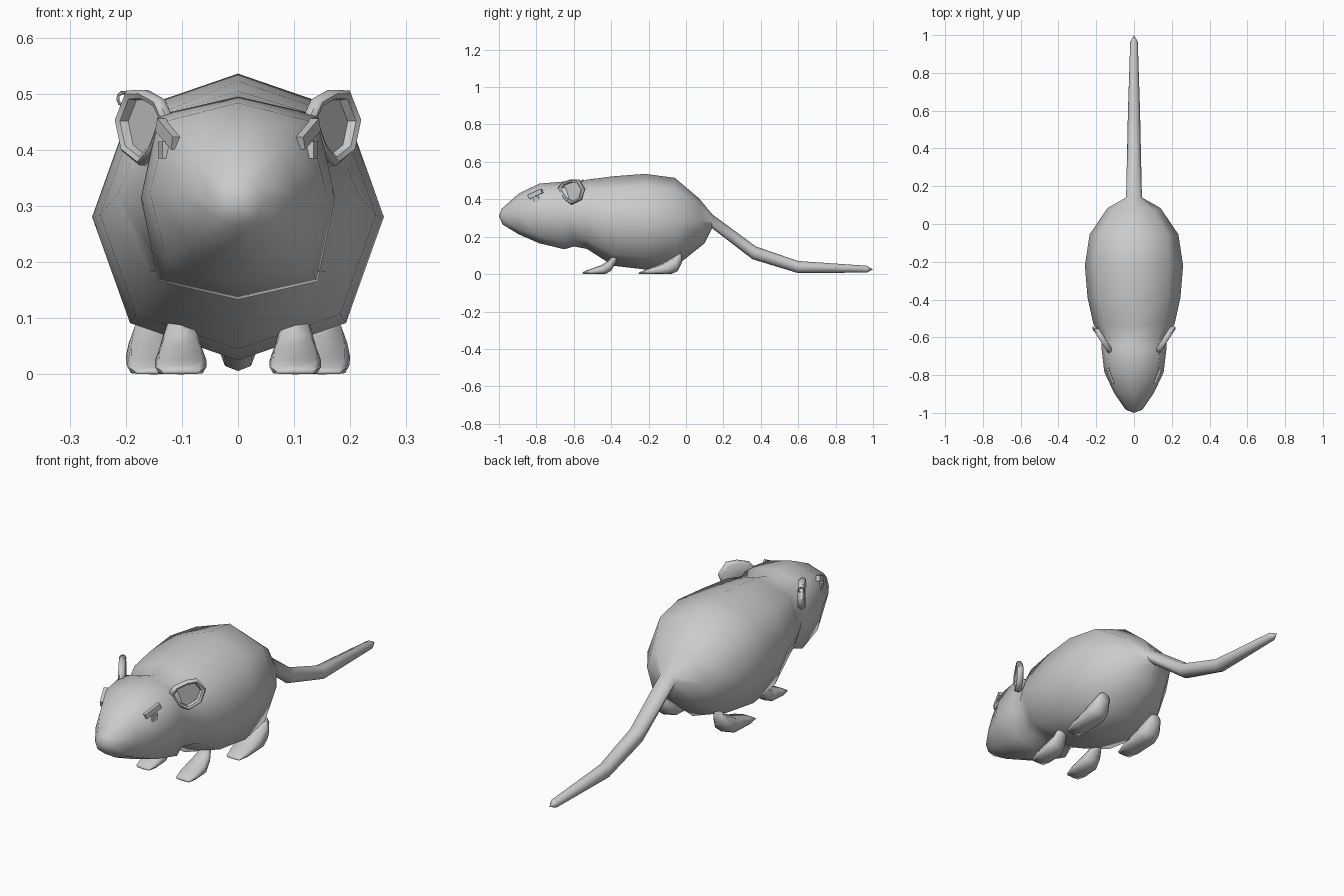
import bpy, bmesh, math
from mathutils import Vector, Matrix

if "Cube" in bpy.data.objects:
    bpy.data.objects.remove(bpy.data.objects["Cube"])

fur = bpy.data.materials.new("grey_fur")
fur.diffuse_color = (0.6, 0.6, 0.6, 1)
fur.use_nodes = True
fur.node_tree.nodes["Principled BSDF"].inputs["Base Color"].default_value = fur.diffuse_color


def finish(name, bm, angle=60):
    bmesh.ops.recalc_face_normals(bm, faces=bm.faces)
    me = bpy.data.meshes.new(name)
    bm.to_mesh(me)
    bm.free()
    ob = bpy.data.objects.new(name, me)
    bpy.context.collection.objects.link(ob)
    me.materials.append(fur)
    bpy.ops.object.select_all(action='DESELECT')
    ob.select_set(True)
    bpy.context.view_layer.objects.active = ob
    bpy.ops.object.shade_smooth_by_angle(angle=math.radians(angle))
    return ob


def loft(name, rings, start, end, cx=0, angle=60):
    """Skin 8-sided rings: (top y, top z, bottom y, bottom z, half width, corner)."""
    bm = bmesh.new()
    loops = []
    for ty, tz, by, bz, w, k in rings:
        top, bot = Vector((cx, ty, tz)), Vector((cx, by, bz))
        mid, up, side = (top + bot) / 2, (top - bot) / 2, Vector((w, 0, 0))
        pts = [(0, 1), (k, k), (1, 0), (k, -k), (0, -1), (-k, -k), (-1, 0), (-k, k)]
        loops.append([bm.verts.new(mid + side * a + up * b) for a, b in pts])
    for a, b in zip(loops, loops[1:]):
        for i in range(8):
            j = (i + 1) % 8
            bm.faces.new((a[i], a[j], b[j], b[i]))
    for loop, tip in ((loops[0], start), (loops[-1], end)):
        v = bm.verts.new((cx, *tip))
        for i in range(8):
            bm.faces.new((loop[i], loop[(i + 1) % 8], v))
    return finish(name, bm, angle)


def box(name, centre, size, rot):
    bm = bmesh.new()
    bmesh.ops.create_cube(bm, size=1, matrix=Matrix.Translation(centre)
                          @ rot.to_4x4() @ Matrix.Diagonal((*size, 1)))
    return finish(name, bm, 30)


# Head, body and tail in one skin
loft("body", [
    (-.985, .35, -.98, .265, .045, .74),
    (-.895, .43, -.895, .213, .105, .77),
    (-.785, .484, -.785, .165, .157, .8),
    (-.65, .495, -.65, .133, .173, .82),
    (-.60, .485, -.60, .148, .168, .78),
    (-.53, .505, -.53, .135, .215, .74),
    (-.39, .523, -.39, .045, .246, .74),
    (-.22, .536, -.22, .025, .26, .74),
    (-.06, .515, -.05, .045, .235, .74),
    (.07, .405, .10, .165, .14, .74),
    (.14, .32, .14, .245, .042, .72),
    (.375, .147, .355, .08, .037, .72),
    (.60, .07, .597, .006, .032, .72),
    (.965, .045, .965, .008, .02, .72)],
    (-1, .31), (1, .025), angle=75)

for s, label in ((1, "right"), (-1, "left")):
    # Paws: low toes rising to the ankle
    loft(f"front_paw_{label}", [
        (-.545, .015, -.55, 0, .036, .85),
        (-.51, .027, -.51, 0, .046, .85),
        (-.45, .05, -.43, 0, .046, .8),
        (-.41, .075, -.40, .018, .038, .74),
        (-.39, .11, -.37, .07, .026, .72)],
        (-.555, .006), (-.36, .10), s * .102)
    loft(f"rear_paw_{label}", [
        (-.245, .012, -.25, 0, .035, .85),
        (-.20, .03, -.20, 0, .048, .85),
        (-.12, .06, -.08, 0, .05, .8),
        (-.06, .095, -.045, .015, .045, .76),
        (-.03, .12, -.02, .065, .028, .72)],
        (-.255, .005), (-.022, .10), s * .15)

    # Ear: thin plate with a raised rim and hollow face
    out = Vector((s * .84, -.54, 0))
    along = Vector((s * .54, .84, 0))
    centre = Vector((s * .168, -.61, .44))
    outline = [(-.085, .02), (-.06, .05), (-.005, .067), (.045, .066),
               (.082, .015), (.06, -.042), (.0, -.068), (-.045, -.04)]
    bm = bmesh.new()
    rows = []
    for scale, depth in ((.85, -.016), (1, -.006), (1, .008), (.9, .014),
                         (.77, .010), (.74, -.006)):
        rows.append([bm.verts.new(centre + along * u * scale + out * depth
                                  + Vector((0, 0, v * scale))) for u, v in outline])
    for a, b in zip(rows, rows[1:]):
        for i in range(8):
            j = (i + 1) % 8
            bm.faces.new((a[i], a[j], b[j], b[i]))
    bm.faces.new(rows[0])
    bm.faces.new(rows[-1])
    finish(f"ear_{label}", bm, 50)

    # Brow bar and eye
    a, b = Vector((s * .110, -.84, .412)), Vector((s * .138, -.77, .445))
    rot = (b - a).to_track_quat('Y', 'Z').to_matrix()
    box(f"brow_{label}", (a + b) / 2, (.017, (b - a).length, .024), rot)
    box(f"eye_{label}", (s * .13, -.8, .4), (.018, .028, .03),
        Matrix.Rotation(s * -.3, 3, 'Z'))

# Small ring through the left ear
bpy.ops.mesh.primitive_torus_add(
    major_segments=10, minor_segments=6, major_radius=.013, minor_radius=.003,
    location=(-.203, -.555, .49), rotation=(math.radians(75), 0, math.radians(30)))
ring = bpy.context.object
ring.name = "earring"
ring.data.materials.append(fur)
bpy.ops.object.shade_smooth_by_angle(angle=math.radians(60))
